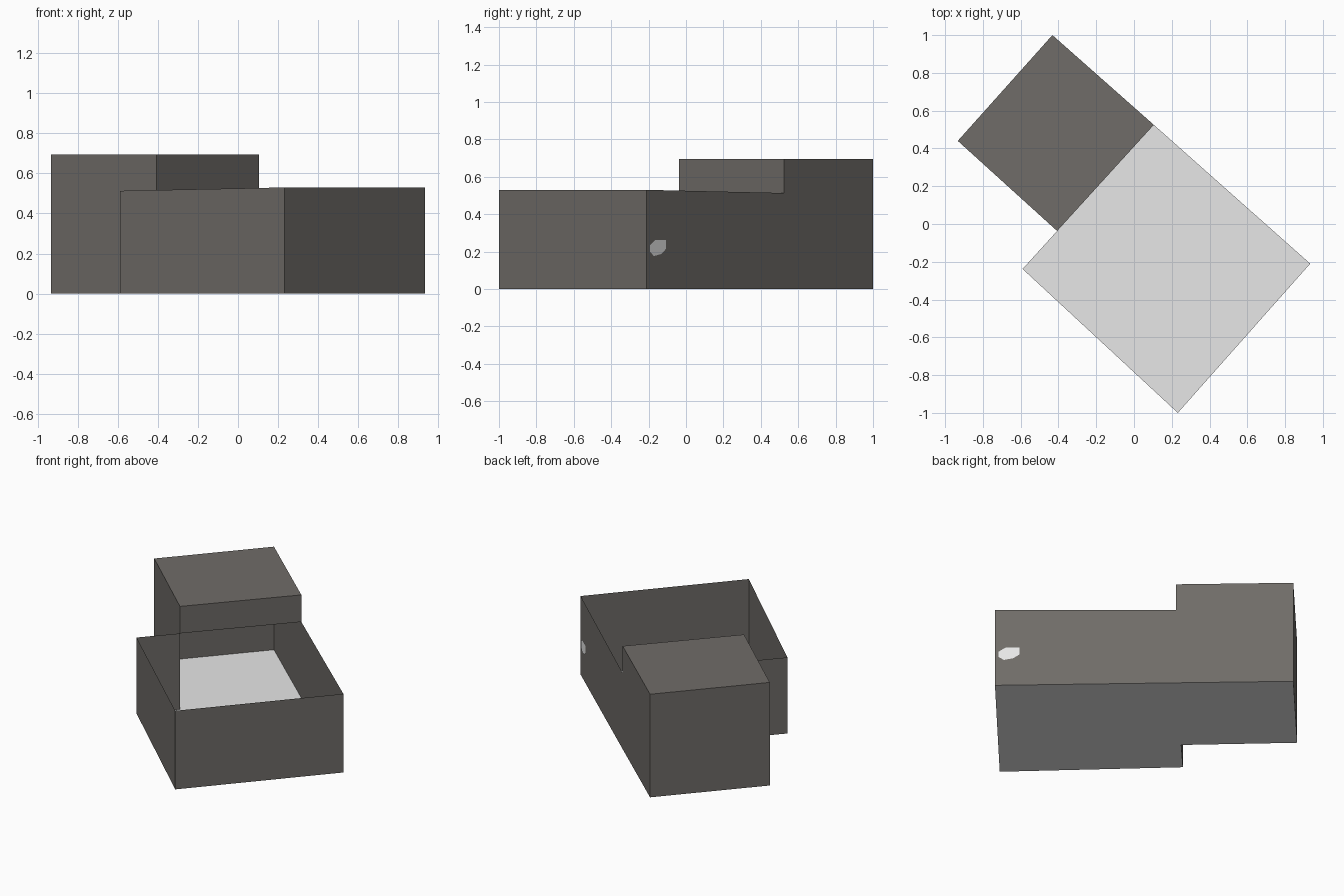
import bpy
from mathutils import Vector

if "Cube" in bpy.data.objects:
    bpy.data.objects.remove(bpy.data.objects["Cube"])


def material(name, rgb):
    m = bpy.data.materials.new(name)
    m.diffuse_color = (*rgb, 1)
    m.use_nodes = True
    m.node_tree.nodes["Principled BSDF"].inputs["Base Color"].default_value = m.diffuse_color
    return m


DARK = material("warm dark grey", (0.16, 0.15, 0.138))
LIGHT = material("light grey", (0.8, 0.8, 0.8))


def sheet(name, faces, mat):
    """Make an object from polygons given as lists of points."""
    verts, polys = [], []
    for f in faces:
        ids = []
        for p in f:
            p = tuple(p)
            if p not in verts:
                verts.append(p)
            ids.append(verts.index(p))
        polys.append(ids)
    me = bpy.data.meshes.new(name)
    me.from_pydata(verts, [], polys)
    me.materials.append(mat)
    ob = bpy.data.objects.new(name, me)
    bpy.context.collection.objects.link(ob)
    return ob


def wall(a, b, top_a, top_b, low_a=0.0, low_b=0.0):
    """Thin upright wall, outer side on the right of a -> b."""
    return [(*a, low_a), (*b, low_b), (*b, top_b), (*a, top_a)]


# Plan corners: tower room (far left, back, inner two), then the open yard
A, B, C, D = (-0.933, 0.44), (-0.432, 1.0), (0.105, 0.525), (-0.407, -0.037)
P, Q, R = (-0.59, -0.238), (0.232, -1.0), (0.933, -0.21)
ROOF, LOW, HIGH = 0.695, 0.513, 0.53

# Open yard: low walls without a roof
sheet("yard_walls", [
    wall(P, Q, LOW, HIGH), wall(Q, R, HIGH, HIGH),
    wall(R, C, HIGH, LOW), wall(D, P, LOW, LOW)], DARK)

# Tower room: tall walls, open toward the yard below the lintel
sheet("tower_walls", [
    wall(C, B, ROOF, ROOF), wall(B, A, ROOF, ROOF), wall(A, D, ROOF, ROOF),
    wall(D, C, ROOF, ROOF, LOW, LOW)], DARK)
sheet("tower_roof", [[(*p, ROOF) for p in (A, D, C, B)]], DARK)

# Floors
sheet("floor", [[(*p, 0.0) for p in (P, Q, R, C, D)],
                [(*p, 0.0) for p in (A, D, C, B)]], LIGHT)

# Small pale patch on the back right wall, placed by y along the wall
outline = [(-0.195, 0.198), (-0.174, 0.176), (-0.136, 0.187), (-0.11, 0.214),
           (-0.11, 0.262), (-0.168, 0.262), (-0.195, 0.235)]
r, c = Vector(R), Vector(C)
out = Vector((c.y - r.y, r.x - c.x)).normalized() * 0.004
patch = []
for y, z in outline:
    p = r.lerp(c, (y - r.y) / (c.y - r.y)) + out
    patch.append((p.x, p.y, z))
patch_face = patch
if (Vector(patch[1]) - Vector(patch[0])).cross(
        Vector(patch[3]) - Vector(patch[0])).dot(Vector((*out, 0))) < 0:
    patch_face = patch[::-1]
sheet("wall_patch", [patch_face], LIGHT)
